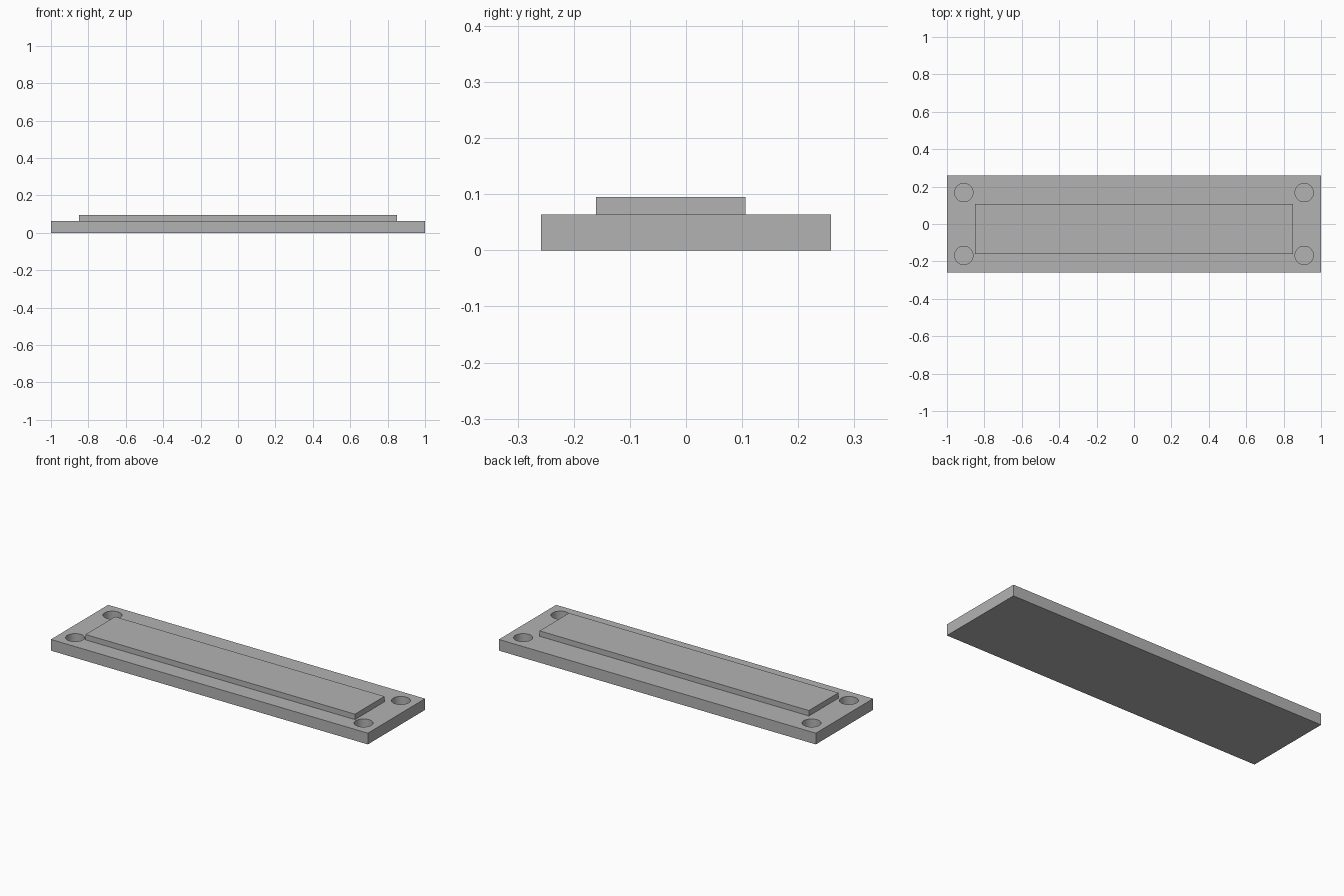
import bpy

cube = bpy.data.objects.get("Cube")
if cube:
    bpy.data.objects.remove(cube, do_unlink=True)

grey = bpy.data.materials.new("plain grey")
grey.use_nodes = True
colour = (0.45, 0.45, 0.45, 1)
grey.diffuse_color = colour
grey.node_tree.nodes["Principled BSDF"].inputs["Base Color"].default_value = colour

HALF_DEPTH, BASE_TOP, PANEL_TOP = 0.258, 0.064, 0.095
HOLE_X, HOLE_Y, HOLE_RADIUS, HOLE_FLOOR = 0.91, 0.168, 0.049, 0.008


def box(name, low, high):
    """Axis-aligned block between two corners."""
    centre = [(a + b) / 2 for a, b in zip(low, high)]
    bpy.ops.mesh.primitive_cube_add(size=1, location=centre)
    obj = bpy.context.object
    obj.name = name
    obj.scale = [b - a for a, b in zip(low, high)]
    bpy.ops.object.transform_apply(location=True, rotation=False, scale=True)
    obj.data.materials.append(grey)
    return obj


# Base plate
base = box("base_plate", (-1, -HALF_DEPTH, 0), (1, HALF_DEPTH, BASE_TOP))

# Raised panel, set slightly towards the front
box("raised_panel", (-0.85, -0.16, BASE_TOP), (0.85, 0.106, PANEL_TOP))

# Blind round holes in the four corners
cutters = []
for x in (-HOLE_X, HOLE_X):
    for y in (-HOLE_Y, HOLE_Y):
        bpy.ops.mesh.primitive_cylinder_add(
            vertices=48, radius=HOLE_RADIUS, depth=0.2,
            location=(x, y, HOLE_FLOOR + 0.1))
        cutter = bpy.context.object
        cutter.name = "hole_cutter"
        cutter.hide_render = True
        cutter.data.materials.append(grey)
        cutters.append(cutter)
        cut = base.modifiers.new("corner_hole", 'BOOLEAN')
        cut.operation = 'DIFFERENCE'
        cut.solver = 'EXACT'
        cut.object = cutter

# Apply the cuts and keep the hole walls smooth with sharp rims
bpy.ops.object.select_all(action='DESELECT')
base.select_set(True)
bpy.context.view_layer.objects.active = base
for name in [m.name for m in base.modifiers]:
    bpy.ops.object.modifier_apply(modifier=name)
for cutter in cutters:
    bpy.data.objects.remove(cutter, do_unlink=True)
bpy.ops.object.shade_smooth_by_angle()
